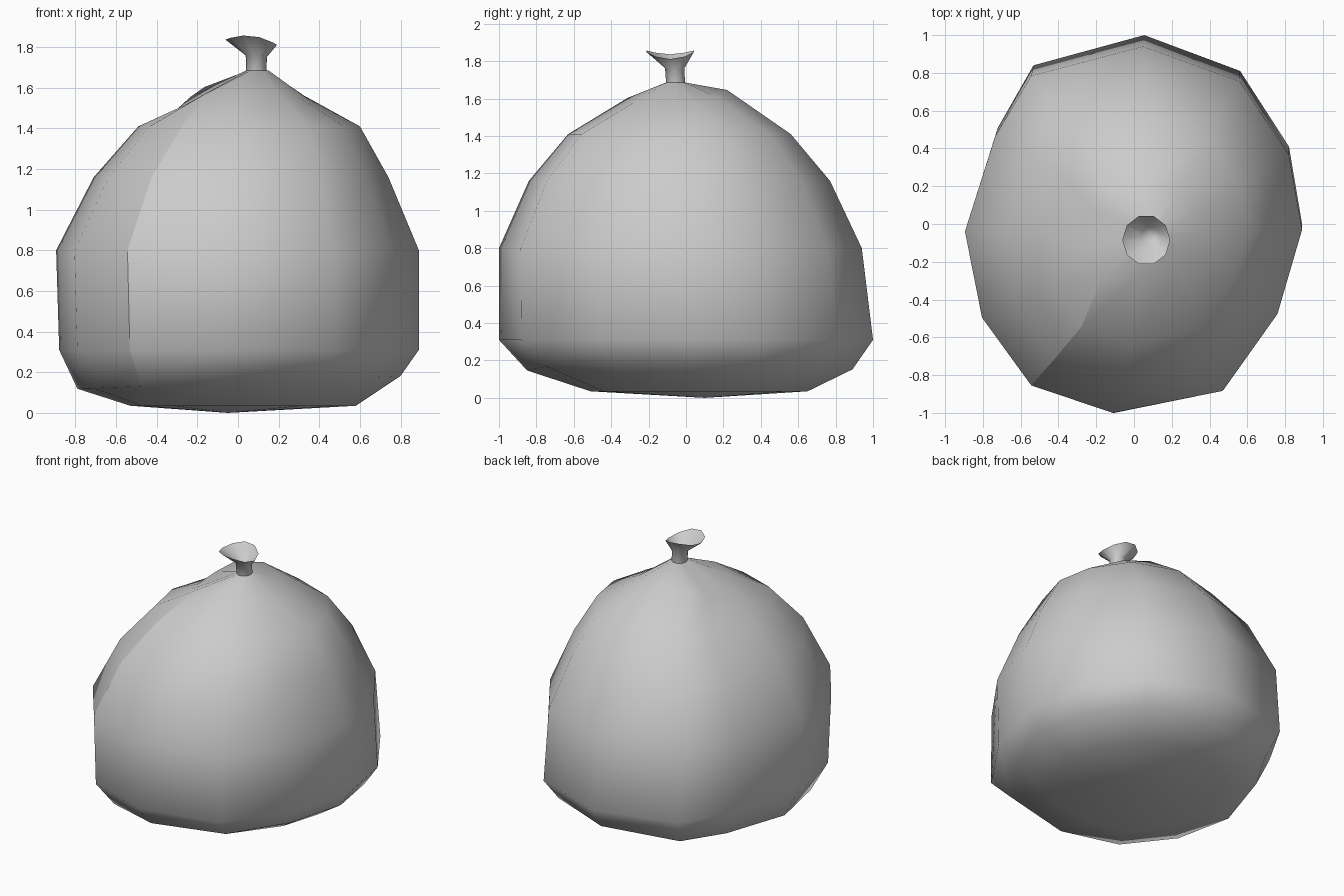
import bpy
import bmesh
from math import sin, cos, tau, radians
from mathutils import Vector

cube = bpy.data.objects.get("Cube")
if cube:
    bpy.data.objects.remove(cube, do_unlink=True)

grey = bpy.data.materials.new("grey plastic")
grey.use_nodes = True
colour = (0.6, 0.6, 0.6, 1)
grey.diffuse_color = colour
grey.node_tree.nodes["Principled BSDF"].inputs["Base Color"].default_value = colour


def loft(name, rings, bottom=None, top=None, crease=()):
    """Skin a stack of rings; close the ends to single points."""
    bm = bmesh.new()
    loops = [[bm.verts.new(p) for p in ring] for ring in rings]
    n = len(loops[0])
    for a, b in zip(loops, loops[1:]):
        for i in range(n):
            j = (i + 1) % n
            bm.faces.new((a[i], a[j], b[j], b[i]))
    for point, loop in ((bottom, loops[0]), (top, loops[-1])):
        if point:
            tip = bm.verts.new(point)
            for i in range(n):
                bm.faces.new((loop[i], loop[(i + 1) % n], tip))
    bmesh.ops.recalc_face_normals(bm, faces=bm.faces)
    for face in bm.faces:
        face.smooth = True
    for column, low, high in crease:
        for r in range(low, high):
            edge = bm.edges.get((loops[r][column], loops[r + 1][column]))
            edge.smooth = False
    mesh = bpy.data.meshes.new(name)
    bm.to_mesh(mesh)
    bm.free()
    mesh.materials.append(grey)
    obj = bpy.data.objects.new(name, mesh)
    bpy.context.collection.objects.link(obj)
    return obj


# Bag body: one irregular outline fitted to the bounds of each level
outline = [(0.05, 1.0), (-0.54, 0.84), (-0.73, 0.51), (-0.89, -0.01),
           (-0.80, -0.48), (-0.54, -0.85), (-0.11, -1.0), (0.47, -0.88),
           (0.76, -0.46), (0.89, 0.0), (0.82, 0.41), (0.56, 0.81)]
levels = [  # x min, x max, y min, y max, z
    (-0.53, 0.58, -0.51, 0.65, 0.035),
    (-0.79, 0.80, -0.85, 0.89, 0.15),
    (-0.88, 0.89, -1.0, 1.0, 0.31),
    (-0.895, 0.89, -1.0, 0.94, 0.80),
    (-0.71, 0.74, -0.84, 0.77, 1.16),
    (-0.49, 0.60, -0.63, 0.56, 1.41),
    (-0.29, 0.35, -0.31, 0.22, 1.63),
    (0.04, 0.15, -0.11, 0.0, 1.685),
]
body_rings = []
for k, (x0, x1, y0, y1, z) in enumerate(levels):
    ring = []
    for u, v in outline:
        x = x0 + (u / 0.89 + 1) / 2 * (x1 - x0)
        y = y0 + (v + 1) / 2 * (y1 - y0)
        h = z
        if k == 1:  # the left and right corners lift a little
            h += 0.04 * x
        if k == 6:  # sagging shoulders, deeper on the right side
            h += 0.08 * y - (1.5 if x < 0 else 0.7) * x * x
        ring.append((x, y, h))
    body_rings.append(ring)
loft("bag_body", body_rings, bottom=(-0.05, 0.1, 0), top=(0.09, -0.055, 1.69),
     crease=[(5, 1, 6)])


# Tied neck flaring into a wavy open mouth
def neck_ring(cx, cy, r, z, wave=0):
    ring = []
    for i in range(10):
        a = tau * i / 10
        ring.append((cx + r * cos(a), cy + r * sin(a) * 1.05,
                     z - wave * cos(2 * a) - wave * 0.8 * cos(a)))
    return ring


loft("tied_neck", [
    neck_ring(0.09, -0.055, 0.05, 1.66),
    neck_ring(0.09, -0.06, 0.052, 1.76, 0.005),
    neck_ring(0.065, -0.085, 0.127, 1.84, 0.016),
    neck_ring(0.085, -0.065, 0.045, 1.765, 0.005),
], top=Vector((0.09, -0.06, 1.74)), crease=())
neck = bpy.data.objects["tied_neck"]
bpy.context.view_layer.objects.active = neck
neck.select_set(True)
bpy.ops.object.shade_smooth_by_angle(angle=radians(50))
